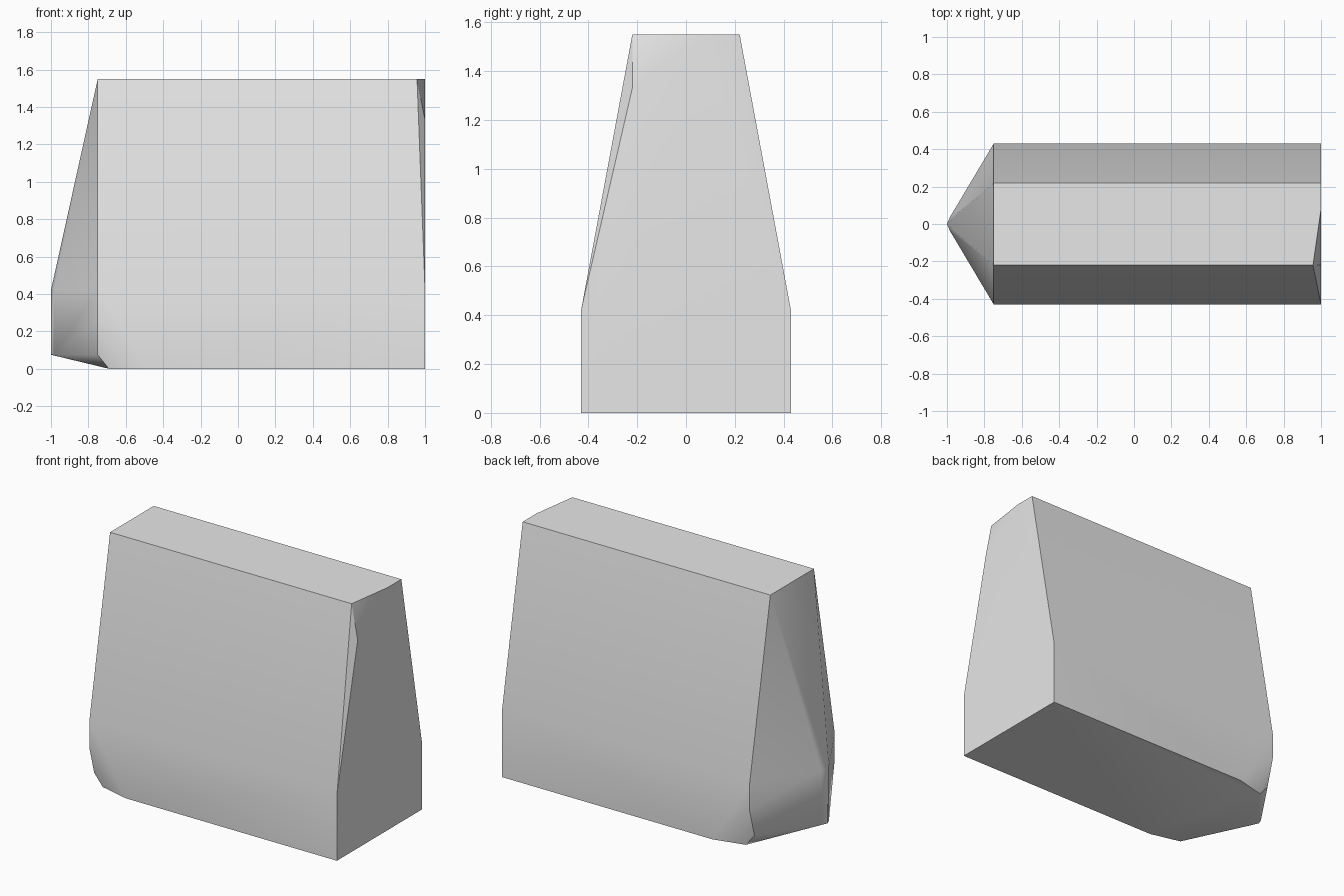
import bpy, bmesh, math

cube = bpy.data.objects.get("Cube")
if cube:
    bpy.data.objects.remove(cube, do_unlink=True)

# Key sizes
TOP, SHOULDER, NOSE_BASE = 1.55, 0.42, 0.075
WIDE, NARROW = 0.43, 0.22
NOSE_X = -0.75


def make_material(name, value):
    mat = bpy.data.materials.new(name)
    mat.use_nodes = True
    color = (value, value, value, 1)
    mat.diffuse_color = color
    mat.node_tree.nodes["Principled BSDF"].inputs["Base Color"].default_value = color
    return mat


# Corners shared by both sides, mirrored across y
mirrored = [
    (1, WIDE, 0), (1, WIDE, SHOULDER),
    (NOSE_X, WIDE, SHOULDER), (NOSE_X, NARROW, TOP),
    (NOSE_X, WIDE, 0.255), (NOSE_X, 0.38, NOSE_BASE),   # chipped lower corner
    (-0.49, WIDE, 0), (-0.69, 0.38, 0),
]
# Rounded vertical nose edge
for x, y in [(-0.954, 0.075), (-0.984, 0.037), (-1, 0)]:
    mirrored += [(x, y, NOSE_BASE), (x, y, SHOULDER)]

points = {(x, y * side, z) for x, y, z in mirrored for side in (1, -1)}
# Flat end: plain corner at the back, chipped corner at the front
points |= {(1, NARROW, TOP), (0.957, -NARROW, TOP), (1, 0.08, TOP), (1, -NARROW, 1.33)}

# Convex block with flat regions merged
bm = bmesh.new()
for p in sorted(points):
    bm.verts.new(p)
bmesh.ops.convex_hull(bm, input=bm.verts[:])
bmesh.ops.dissolve_limit(bm, angle_limit=math.radians(0.5),
                         verts=bm.verts[:], edges=bm.edges[:])
bmesh.ops.recalc_face_normals(bm, faces=bm.faces[:])
mesh = bpy.data.meshes.new("tapered_block")
bm.to_mesh(mesh)
bm.free()

block = bpy.data.objects.new("tapered_block", mesh)
bpy.context.collection.objects.link(block)
mesh.materials.append(make_material("light grey", 0.8))

# Soft shallow bends, crisp main edges
bpy.ops.object.select_all(action="DESELECT")
block.select_set(True)
bpy.context.view_layer.objects.active = block
bpy.ops.object.shade_smooth_by_angle(angle=math.radians(30))
